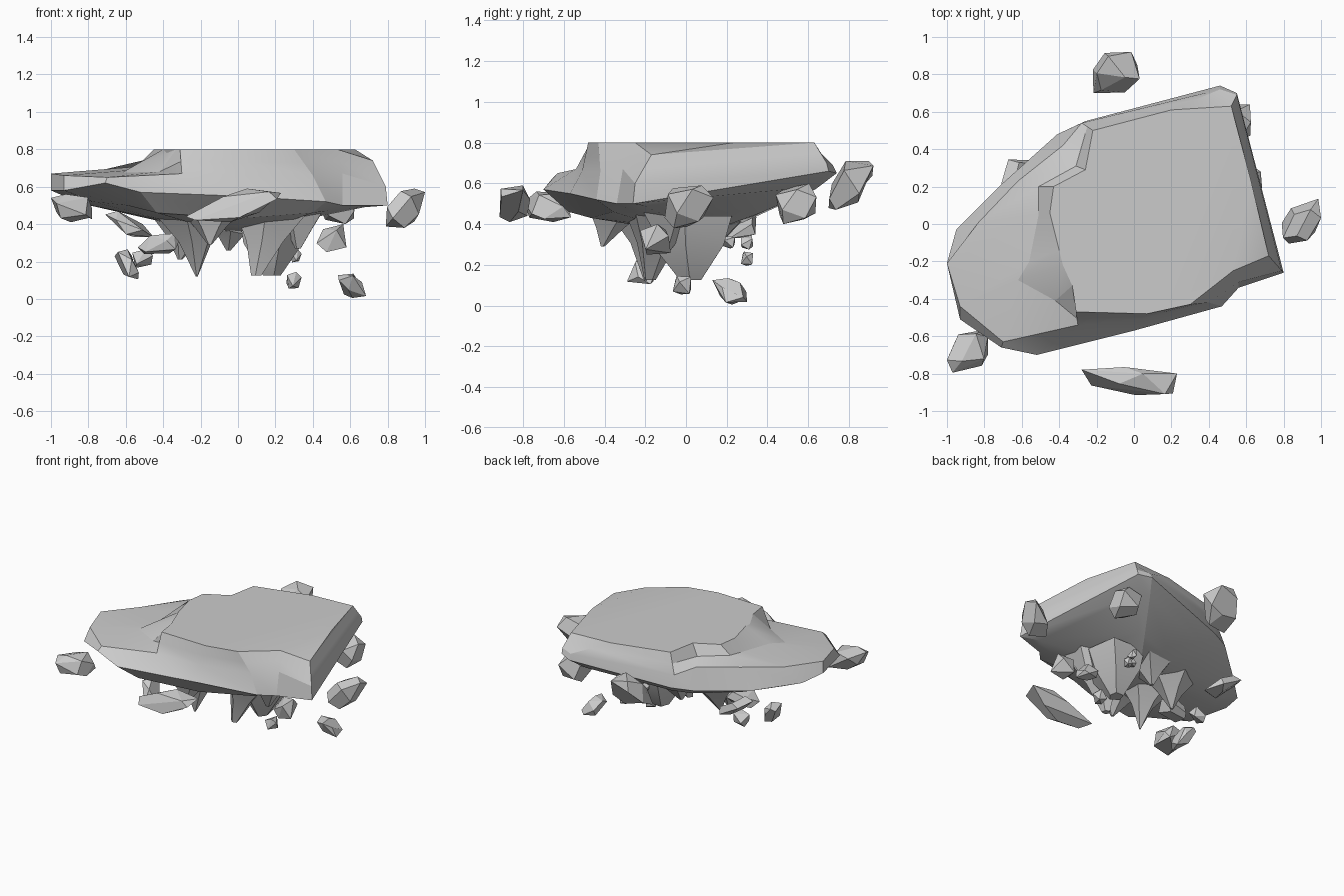
import bpy, bmesh, random
from math import sin, cos, pi, sqrt
from mathutils import Vector as V

if "Cube" in bpy.data.objects:
    bpy.data.objects.remove(bpy.data.objects["Cube"])

random.seed(4)


def finish(bm, name, angle=0.0):
    bmesh.ops.recalc_face_normals(bm, faces=bm.faces)
    me = bpy.data.meshes.new(name)
    bm.to_mesh(me)
    bm.free()
    ob = bpy.data.objects.new(name, me)
    bpy.context.collection.objects.link(ob)
    if angle:
        bpy.ops.object.select_all(action='DESELECT')
        ob.select_set(True)
        bpy.context.view_layer.objects.active = ob
        bpy.ops.object.shade_smooth_by_angle(angle=angle)
    return ob


def skin(bm, rings):
    """Bridge rings of equal length and return the bmesh vertex rings."""
    vr = [[bm.verts.new(p) for p in r] for r in rings]
    for a, b in zip(vr, vr[1:]):
        n = len(a)
        for i in range(n):
            bm.faces.new((a[i], a[(i + 1) % n], b[(i + 1) % n], b[i]))
    return vr


# Floating island: lower rim, upper rim, foot of the step, plateau edge
low = [(-1, -.21, .58), (-.95, -.03, .56), (-.70, .22, .53), (-.41, .48, .55),
       (-.26, .55, .56), (.46, .74, .65), (.55, .70, .66), (.80, -.26, .50),
       (.56, -.34, .50), (.47, -.44, .52), (0, -.57, .55), (-.52, -.70, .57),
       (-.71, -.66, .62), (-.93, -.51, .58)]
high = [(-1, -.21, .67), (-.83, .01, .665), (-.62, .23, .69), (-.38, .42, .70),
        (-.28, .54, .66), (.46, .72, .69), (.55, .69, .70), (.79, -.25, .60),
        (.56, -.31, .67), (.40, -.42, .66), (.04, -.51, .66), (-.30, -.54, .67),
        (-.70, -.63, .65), (-.93, -.44, .66)]
plateau = [(-.40, -.14, .8), (-.45, .06, .8), (-.43, .20, .8), (-.26, .29, .8),
           (-.22, .50, .8), (.20, .61, .8), (.52, .63, .8), (.72, -.17, .74),
           (.53, -.25, .8), (.30, -.43, .8), (.07, -.48, .8), (-.31, -.47, .8),
           (-.33, -.33, .8), (-.38, -.22, .78)]
foot = [V(a).lerp(V(b), .5) for a, b in zip(high, plateau)]
foot[0], foot[1], foot[2] = V((-.56, -.20, .69)), V((-.51, .05, .71)), V((-.51, .20, .74))
foot[3] = V((-.31, .31, .72))
foot[12], foot[13] = V((-.42, -.41, .68)), V((-.62, -.30, .675))

# Underside: a chin below the rim, then shrinking towards a core
core = V((.02, .08, .35))
chin_z = [.51, .50, .48, .49, .50, .57, .58, .49, .47, .46, .43, .46, .50, .52]
chin = []
for p, z in zip(low, chin_z):
    q = V(p).lerp(core, .16)
    q.z = z
    chin.append(q)
inner = [q.lerp(core, .5) + V((0, 0, random.uniform(-.02, .01))) for q in chin]
bm = bmesh.new()
rings = skin(bm, [inner, chin, low, high, foot, plateau])
tip = bm.verts.new(core)
r = rings[0]
for i in range(len(r)):
    bm.faces.new((r[i], tip, r[(i + 1) % len(r)]))
# Flat top, with the front right corner folded down
r = rings[-1]
fold = bm.verts.new((.625, .235, .8))
bm.faces.new((fold, r[7], r[8]))
bm.faces.new((r[6], r[7], fold))
bm.faces.new((r[0], r[1], r[2], r[3], r[4], r[5], r[6], fold, r[8], r[9],
              r[10], r[11], r[12], r[13]))
finish(bm, "island", .38)


# Hanging spikes: flared root, straight or waisted taper, small broken end
def spike(name, base, end, root, waist, blunt, sides=5):
    a, b = V(base), V(end)
    phase = random.uniform(0, pi)
    jit = [random.uniform(.75, 1.25) for _ in range(sides)]
    rr = []
    for t, rad in ((0, root), (.45, waist), (1, blunt)):
        c = a.lerp(b, t)
        rr.append([c + V((cos(phase + 2 * pi * i / sides) * rad * jit[i],
                          sin(phase + 2 * pi * i / sides) * rad * jit[i], 0))
                   for i in range(sides)])
    m = bmesh.new()
    v = skin(m, rr)
    m.faces.new(v[0])
    m.faces.new(v[-1])
    finish(m, name, .5)


spikes = [
    ((-.22, -.16, .46), (-.22, -.20, .12), .20, .085, .005),
    ((.24, .04, .44), (.19, .03, .125), .21, .17, .05),
    ((.20, -.13, .46), (.10, -.18, .125), .21, .11, .03),
    ((-.25, .05, .44), (-.31, .03, .21), .18, .09, .01),
    ((-.14, -.35, .46), (-.15, -.41, .29), .15, .08, .01),
    ((.33, -.10, .46), (.32, -.10, .27), .15, .09, .02),
    ((-.02, .14, .42), (-.05, .13, .26), .17, .09, .015),
]
for n, s in enumerate(spikes):
    spike(f"hanging_spike_{n + 1}", *s)


# Loose rocks: boxy convex hulls fitted to a centre and size, with a lean
def rock(name, c, size, lean=(0, 0, 0), n=12):
    pts = []
    turn = random.uniform(0, 6)
    for i in range(n):
        z = 1 - (2 * i + 1) / n
        q = sqrt(1 - z * z)
        p = V((q * cos(turn + 2.4 * i), q * sin(turn + 2.4 * i), z))
        p = V([(abs(k) ** .6) * (1 if k > 0 else -1) for k in p])
        p *= random.uniform(.85, 1.1)
        p.x += lean[0] * p.z
        p.y += lean[1] * p.z + lean[2] * p.x
        pts.append(p)
    lo = [min(p[k] for p in pts) for k in range(3)]
    hi = [max(p[k] for p in pts) for k in range(3)]
    m = bmesh.new()
    for p in pts:
        m.verts.new([c[k] + size[k] * ((p[k] - lo[k]) / (hi[k] - lo[k]) - .5)
                     for k in range(3)])
    res = bmesh.ops.convex_hull(m, input=m.verts)
    junk = {g for g in res["geom_interior"] if isinstance(g, bmesh.types.BMVert)}
    bmesh.ops.delete(m, geom=list(junk), context='VERTS')
    bmesh.ops.dissolve_limit(m, angle_limit=.42, verts=m.verts, edges=m.edges)
    finish(m, name)


rocks = [
    ("back_rock", (-.095, .81, .59), (.25, .22, .24), (.2, .6, 0)),
    ("right_rock", (.895, .015, .485), (.21, .24, .21), (.4, 0, .4)),
    ("front_slab", (-.025, -.84, .50), (.51, .15, .18), (.8, .2, -.3)),
    ("left_rock", (-.89, -.68, .485), (.22, .23, .15), (-.3, .2, .4)),
    ("far_corner_rock", (.53, .54, .50), (.19, .20, .20), (0, 0, 0)),
    ("back_left_rock", (-.58, .25, .40), (.26, .19, .14), (-.9, .2, 0)),
    ("low_slab", (-.42, -.08, .295), (.23, .15, .11), (.3, 0, 0)),
    ("low_pebble", (-.51, .07, .215), (.11, .10, .10), (0, 0, 0)),
    ("low_left_rock", (-.595, -.20, .185), (.13, .18, .16), (-.5, .5, 0)),
    ("right_shard", (.50, -.15, .325), (.16, .15, .15), (0, 0, 0)),
    ("lowest_pebble", (.30, -.02, .10), (.08, .09, .09), (0, 0, 0)),
    ("lowest_rock", (.61, .215, .07), (.15, .17, .13), (-.5, -.5, 0)),
    ("tiny_pebble_1", (.26, .30, .31), (.06, .06, .07), (0, 0, 0)),
    ("tiny_pebble_2", (.31, .30, .23), (.06, .06, .07), (0, 0, 0)),
    ("tiny_pebble_3", (.20, .21, .31), (.06, .06, .06), (0, 0, 0)),
]
for name, c, s, lean in rocks:
    rock(name, c, s, lean, 8 if max(s) < .17 else 13)
